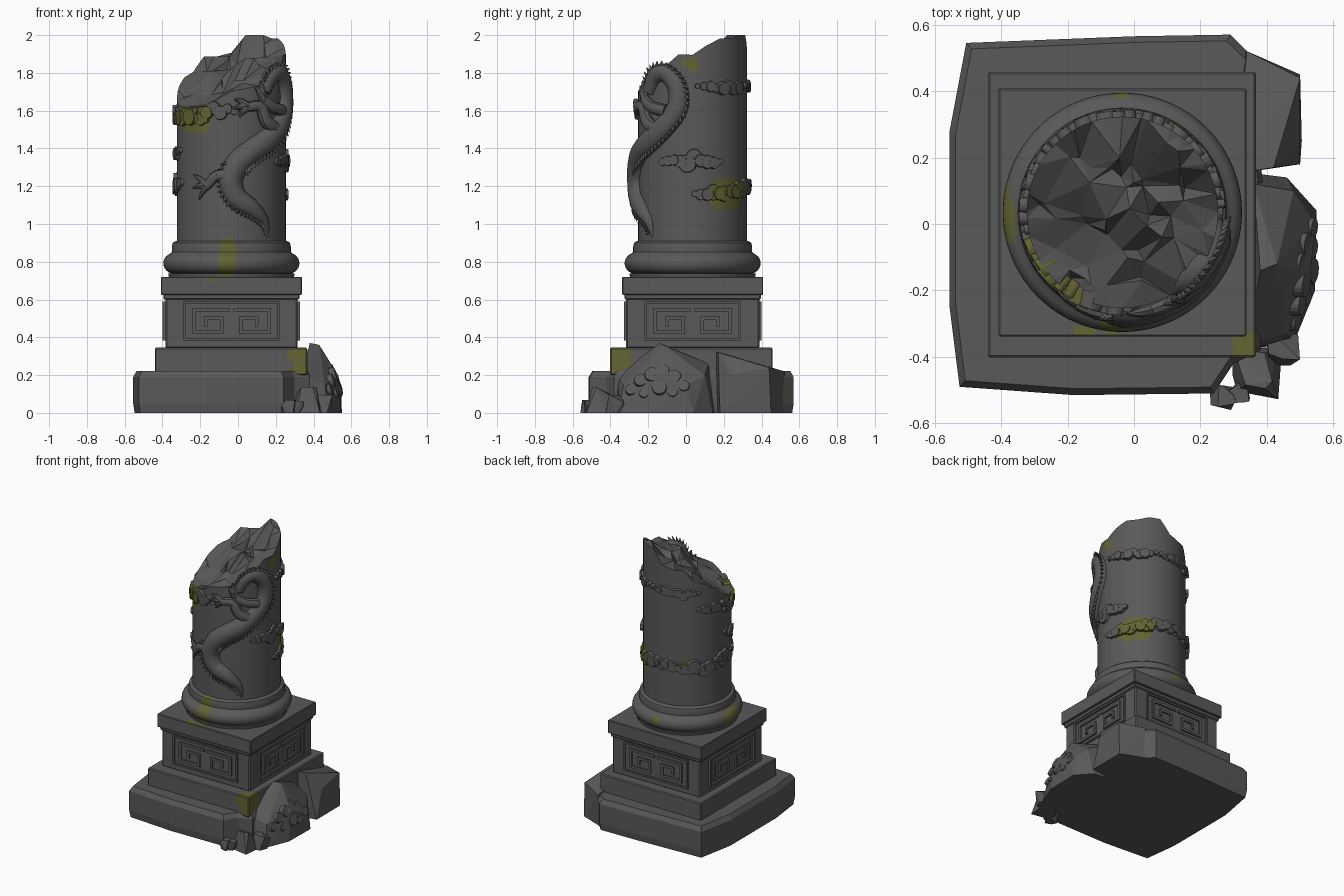
import bpy, bmesh, math, random
from mathutils import Vector, Matrix, noise
from mathutils.geometry import delaunay_2d_cdt

if "Cube" in bpy.data.objects:
    bpy.data.objects.remove(bpy.data.objects["Cube"])

random.seed(4)
CX, CY, R = -0.035, 0.035, 0.288          # column axis and radius


def material(name, col):
    m = bpy.data.materials.new(name)
    m.diffuse_color = (*col, 1)
    m.use_nodes = True
    m.node_tree.nodes["Principled BSDF"].inputs["Base Color"].default_value = m.diffuse_color
    return m


STONE = material("dark_stone", (0.1, 0.1, 0.1))
MOSS = material("olive_moss", (0.125, 0.125, 0.034))

# Moss patches: centre, ellipsoid radii
PATCHES = [((-0.24, -0.16, 1.57), (0.13, 0.15, 0.09)), ((0.19, 0.24, 1.16), (0.14, 0.13, 0.085)),
           ((-0.055, -0.31, 0.83), (0.05, 0.12, 0.12)), ((0.34, -0.38, 0.29), (0.07, 0.10, 0.08)),
           ((-0.39, 0.02, 0.80), (0.06, 0.09, 0.05)), ((-0.14, -0.34, 0.73), (0.03, 0.05, 0.03)),
           ((-0.20, 0.32, 1.22), (0.05, 0.06, 0.04)), ((0.24, 0.03, 1.85), (0.05, 0.04, 0.04)),
           ((0.31, -0.42, 0.20), (0.05, 0.06, 0.05)), ((-0.03, 0.39, 0.80), (0.03, 0.05, 0.03))]


def mossy(p):
    wob = 1 + 0.45 * noise.noise(p * 17)
    return any(sum(((p[i] - c[i]) / s[i]) ** 2 for i in range(3)) < wob for c, s in PATCHES)


def finish(bm, name, smooth=True, moss=True):
    bmesh.ops.recalc_face_normals(bm, faces=bm.faces)
    me = bpy.data.meshes.new(name)
    for f in bm.faces:
        f.material_index = int(moss and mossy(f.calc_center_median()))
    bm.to_mesh(me)
    bm.free()
    ob = bpy.data.objects.new(name, me)
    bpy.context.collection.objects.link(ob)
    me.materials.append(STONE)
    me.materials.append(MOSS)
    if smooth:
        bpy.ops.object.select_all(action='DESELECT')
        ob.select_set(True)
        bpy.context.view_layer.objects.active = ob
        bpy.ops.object.shade_smooth_by_angle(angle=math.radians(35))
    return ob


def box(bm, lo, hi):
    mid = [(a + b) / 2 for a, b in zip(lo, hi)]
    size = [b - a for a, b in zip(lo, hi)]
    bmesh.ops.create_cube(bm, size=1, matrix=Matrix.Translation(mid) @ Matrix.Diagonal((*size, 1)))


def slab(name, lo, hi, cuts=22):
    bm = bmesh.new()
    box(bm, lo, hi)
    bmesh.ops.subdivide_edges(bm, edges=bm.edges[:], cuts=cuts, use_grid_fill=True)
    ob = finish(bm, name, smooth=False)
    bev = ob.modifiers.new("worn_edges", 'BEVEL')
    bev.width, bev.segments, bev.limit_method = 0.008, 1, 'ANGLE'


def on_col(deg, z, r=R):
    a = math.radians(deg)
    return Vector((CX + r * math.sin(a), CY - r * math.cos(a), z))


# Stepped pedestal
slab("lower_step", (-0.44, -0.402, 0.20), (0.367, 0.458, 0.345))
slab("pedestal_die", (-0.385, -0.318, 0.34), (0.315, 0.388, 0.63))
slab("pedestal_cap", (-0.408, -0.338, 0.625), (0.338, 0.408, 0.72))
slab("die_top_moulding", (-0.395, -0.326, 0.60), (0.325, 0.396, 0.63), 4)

# Broken foundation block
OUT = [(-.525, -.49), (-.18, -.515), (.24, -.51), (.30, -.42), (.38, -.38), (.40, 0), (.38, .2),
       (.36, .5), (.29, .57), (0, .565), (-.505, .545), (-.555, .28), (-.555, -.25)]
bm = bmesh.new()
rings = [[bm.verts.new((CX + (x - CX) * s, CY + (y - CY) * s, z)) for x, y in OUT]
         for s, z in ((0.985, 0), (1, 0.05), (1, 0.19), (0.965, 0.222))]
for a, b in zip(rings, rings[1:]):
    for i in range(len(OUT)):
        j = (i + 1) % len(OUT)
        bm.faces.new((a[i], a[j], b[j], b[i]))
bm.faces.new(rings[0])
bm.faces.new(rings[-1])
finish(bm, "foundation_block", smooth=False, moss=False)

# Key-pattern panels on the four sides of the die
KEY = [(-.02, .06), (-.20, .06), (-.20, -.06), (-.05, -.06), (-.05, .015), (-.135, .015), (-.135, -.02)]
bm = bmesh.new()


def strip(a, b, w, mat):
    part = bmesh.new()
    box(part, (min(a[0], b[0]) - w, -0.012, min(a[1], b[1]) - w),
        (max(a[0], b[0]) + w, 0.006, max(a[1], b[1]) + w))
    part.transform(mat)
    tmp = bpy.data.meshes.new("tmp")
    part.to_mesh(tmp)
    part.free()
    bm.from_mesh(tmp)
    bpy.data.meshes.remove(tmp)


for k in range(4):
    side = Matrix.Translation((CX, CY, 0.487)) @ Matrix.Rotation(k * math.pi / 2, 4, 'Z') \
        @ Matrix.Translation((0, -0.3515, 0))
    for s in (1, -1):
        pts = [(s * u, v) for u, v in KEY]
        for a, b in zip(pts, pts[1:]):
            strip(a, b, 0.009, side)
        strip((-.25, s * .098), (.25, s * .098), 0.006, side)
        strip((s * .25, -.098), (s * .25, .098), 0.006, side)
finish(bm, "key_pattern_panels", smooth=False, moss=False)

# Round base mouldings, turned from a profile
prof = [(.33, .715), (.335, .738)]
prof += [(.302 + .058 * math.cos(a), .792 + .056 * math.sin(a))
         for a in [math.radians(-70 + 14 * i) for i in range(11)]]
prof += [(.315, .853), (.315, .868), (.314, .885), (.310, .900), (.300, .908), (.28, .912)]
N = 96
bm = bmesh.new()
rings = [[bm.verts.new(on_col(i * 360 / N, z, r)) for i in range(N)] for r, z in prof]
for a, b in zip(rings, rings[1:]):
    for i in range(N):
        bm.faces.new((a[i], a[(i + 1) % N], b[(i + 1) % N], b[i]))
finish(bm, "round_base_moulding")


# Column shaft with a slanted, fractured top
def height(x, y):
    u, v = x - CX, y - CY
    crag = noise.noise(Vector(((u + v) * 11, (u - v) * 4, 3.3))) * 0.075
    peak = 0.09 * math.exp(-((u - 0.15) ** 2 + (v - 0.26) ** 2) / 0.005)
    return min(2.0, 1.81 + 0.43 * (u + v) + crag + peak)


STEP = 4
anchor = [height(*on_col(i * 360 / N, 0).xy) for i in range(0, N, STEP)]
rim = []
for i in range(N):
    k, f = i // STEP, (i % STEP) / STEP
    rim.append(anchor[k] * (1 - f) + anchor[(k + 1) % len(anchor)] * f)
rim = [z + 2.0 - max(rim) for z in rim]
bm = bmesh.new()
ROWS = 44
rings = [[bm.verts.new(on_col(i * 360 / N, 0.9 + (rim[i] - 0.9) * j / ROWS)) for i in range(N)]
         for j in range(ROWS + 1)]
for a, b in zip(rings, rings[1:]):
    for i in range(N):
        bm.faces.new((a[i], a[(i + 1) % N], b[(i + 1) % N], b[i]))
finish(bm, "column_shaft")

flat = [on_col(i * 360 / N, 0).xy for i in range(N)]
for i in range(48):
    flat.append(on_col(random.uniform(0, 360), 0, 0.255 * math.sqrt(random.random())).xy)
vs, _, fs, origin, _, _ = delaunay_2d_cdt(flat, [], [], 0, 1e-6)
bm = bmesh.new()
top = []
for p, o in zip(vs, origin):
    z = rim[o[0]] if o[0] < N else height(*p) + random.uniform(-0.05, 0.025)
    top.append(bm.verts.new((p.x, p.y, min(z, 2.0))))
for f in fs:
    bm.faces.new([top[i] for i in f])
finish(bm, "fractured_top", smooth=False, moss=False)


# Carved clouds: overlapping low discs
def puff(bm, p, n, r, depth=0.05):
    m = Matrix.Translation(p) @ n.to_track_quat('Z', 'Y').to_matrix().to_4x4()
    bmesh.ops.create_cone(bm, cap_ends=True, segments=18, radius1=r, radius2=r * 0.82, depth=depth, matrix=m)


bm = bmesh.new()
CLOUDS = [(-58, 1.55, 62, .055), (-15, 1.60, 50, .045), (88, 1.33, 62, .06), (122, 1.16, 60, .055),
          (130, 1.73, 70, .045), (172, 1.20, 70, .05), (230, 1.18, 80, .055), (275, 1.22, 40, .055),
          (282, 1.39, 22, .04), (200, 1.72, 60, .045), (255, 1.60, 50, .045)]
for deg, z, span, h in CLOUDS:
    n = max(5, int(span / 6))
    for i in range(n):
        u = 2 * i / (n - 1) - 1
        d = deg + u * span / 2
        r = h * (1 - 0.55 * u * u) * random.uniform(0.65, 1)
        p = on_col(d, z + random.uniform(-0.5, 0.5) * h * (1 - abs(u)), R - 0.007 + random.uniform(-.006, .006))
        puff(bm, p, on_col(d, 0, 1) - on_col(d, 0, 0), r)
finish(bm, "carved_clouds", smooth=False)


# Coiled dragon relief
def tube(bm, ctrl, base_r, steps=10, sides=12):
    c = [ctrl[0]] + ctrl + [ctrl[-1]]
    path = []
    for k in range(1, len(c) - 2):
        for s in range(steps):
            t = s / steps
            path.append([0.5 * (2 * b + (d - a) * t + (2 * a - 5 * b + 4 * d - e) * t * t
                                + (3 * b - a - 3 * d + e) * t ** 3)
                         for a, b, d, e in zip(c[k - 1], c[k], c[k + 1], c[k + 2])])
    path.append(list(ctrl[-1]))
    pos = [on_col(q[0], q[1], base_r) for q in path]
    rings, frames = [], []
    for i, (q, p) in enumerate(zip(path, pos)):
        t = (pos[min(i + 1, len(pos) - 1)] - pos[max(i - 1, 0)]).normalized()
        n = (p - Vector((CX, CY, p.z))).normalized()
        s = t.cross(n).normalized()
        frames.append((p, t, n, s, q[2]))
        rings.append([bm.verts.new(p + s * q[2] * math.cos(a) + n * q[2] * 0.9 * math.sin(a))
                      for a in [2 * math.pi * j / sides for j in range(sides)]])
    for a, b in zip(rings, rings[1:]):
        for j in range(sides):
            bm.faces.new((a[j], a[(j + 1) % sides], b[(j + 1) % sides], b[j]))
    bm.faces.new(rings[0])
    bm.faces.new(rings[-1])
    return frames


BODY = [(42, .93, .006), (37, 1.01, .028), (22, 1.08, .05), (5, 1.14, .06), (-1, 1.23, .066), (7, 1.32, .066),
        (22, 1.385, .064), (40, 1.44, .064), (60, 1.52, .06), (74, 1.62, .058), (73, 1.73, .054),
        (60, 1.80, .048), (46, 1.78, .044), (37, 1.70, .036)]
bm = bmesh.new()
frames = tube(bm, BODY, 0.287)
finish(bm, "dragon_body")

# Back spines along the outer edge of the coil
bm = bmesh.new()
for i in range(4, len(frames) - 6, 2):
    p, t, n, s, r = frames[i]
    d = (s * (-1 if i < 48 else 1) + n * 0.45).normalized()
    m = Matrix.Translation(p + d * (r + 0.006)) @ (d - t * 0.5).to_track_quat('Z', 'Y').to_matrix().to_4x4()
    bmesh.ops.create_cone(bm, cap_ends=True, segments=4, radius1=0.014, radius2=0.001, depth=0.035, matrix=m)
finish(bm, "dragon_spines", smooth=False)

# Legs with three-toed claws
bm = bmesh.new()
LEGS = [([(52, 1.50, .035), (38, 1.54, .036), (30, 1.62, .03), (17, 1.62, .026)], [(3, 1.66), (2, 1.61), (8, 1.565)]),
        ([(-4, 1.26, .035), (-16, 1.25, .03), (-25, 1.20, .024)], [(-41, 1.26), (-42, 1.19), (-34, 1.13)]),
        ([(62, 1.60, .032), (45, 1.62, .032), (34, 1.66, .028)], [(24, 1.73), (30, 1.76)])]
for leg, toes in LEGS:
    tube(bm, leg, 0.305, 6, 10)
    d, z, r = leg[-1]
    for td, tz in toes:
        tube(bm, [(d, z, r * 0.9), ((d + td) / 2, (z + tz) / 2 + 0.008, r * 0.65), (td, tz, 0.004)], 0.305, 4, 8)
finish(bm, "dragon_legs")


# Rubble on the broken right side
def rock(name, pts):
    bm = bmesh.new()
    for p in pts:
        bm.verts.new(p)
    res = bmesh.ops.convex_hull(bm, input=bm.verts[:])
    junk = {g for g in res["geom_interior"] if isinstance(g, bmesh.types.BMVert)}
    bmesh.ops.delete(bm, geom=list(junk), context='VERTS')
    finish(bm, name, smooth=False, moss=False)


rock("rubble_block_back", [(.3, .16, 0), (.5, .18, 0), (.3, .53, 0), (.5, .45, 0), (.3, .15, .33), (.42, .17, .32),
                           (.5, .24, .2), (.5, .44, .24), (.34, .52, .22), (.505, .25, .06)])
rock("rubble_block_front", [(.3, -.38, 0), (.48, -.36, 0), (.545, -.2, 0), (.55, .04, 0), (.46, .14, 0), (.3, .16, 0),
                            (.34, -.36, .2), (.38, -.14, .37), (.43, -.12, .36), (.36, .12, .26), (.48, .1, .2),
                            (.545, 0, .14), (.53, -.16, .2), (.46, -.33, .15)])
for i, (x, y, s) in enumerate([(.27, -.525, .042), (.365, -.455, .085), (.44, -.37, .06), (.32, -.50, .04)]):
    rock(f"small_rock_{i + 1}", [(x + random.uniform(-s, s), y + random.uniform(-s, s), random.choice((0, 1, 1.6)) * s)
                                 for _ in range(18)])

# Cloud carving on the fallen block
bm = bmesh.new()
for y, z, r in [(-.29, .12, .035), (-.24, .17, .04), (-.18, .20, .045), (-.12, .22, .04), (-.06, .19, .04),
                (-.01, .14, .035), (-.14, .13, .045), (-.22, .10, .03), (-.07, .11, .035)]:
    x = 0.525 - max(0, z - 0.15) * 0.5 - max(0, -0.18 - y) * 0.45
    puff(bm, Vector((x, y, z)), Vector((1, -0.1, 0.35)), r, 0.04)
finish(bm, "fallen_cloud_carving", smooth=False, moss=False)
